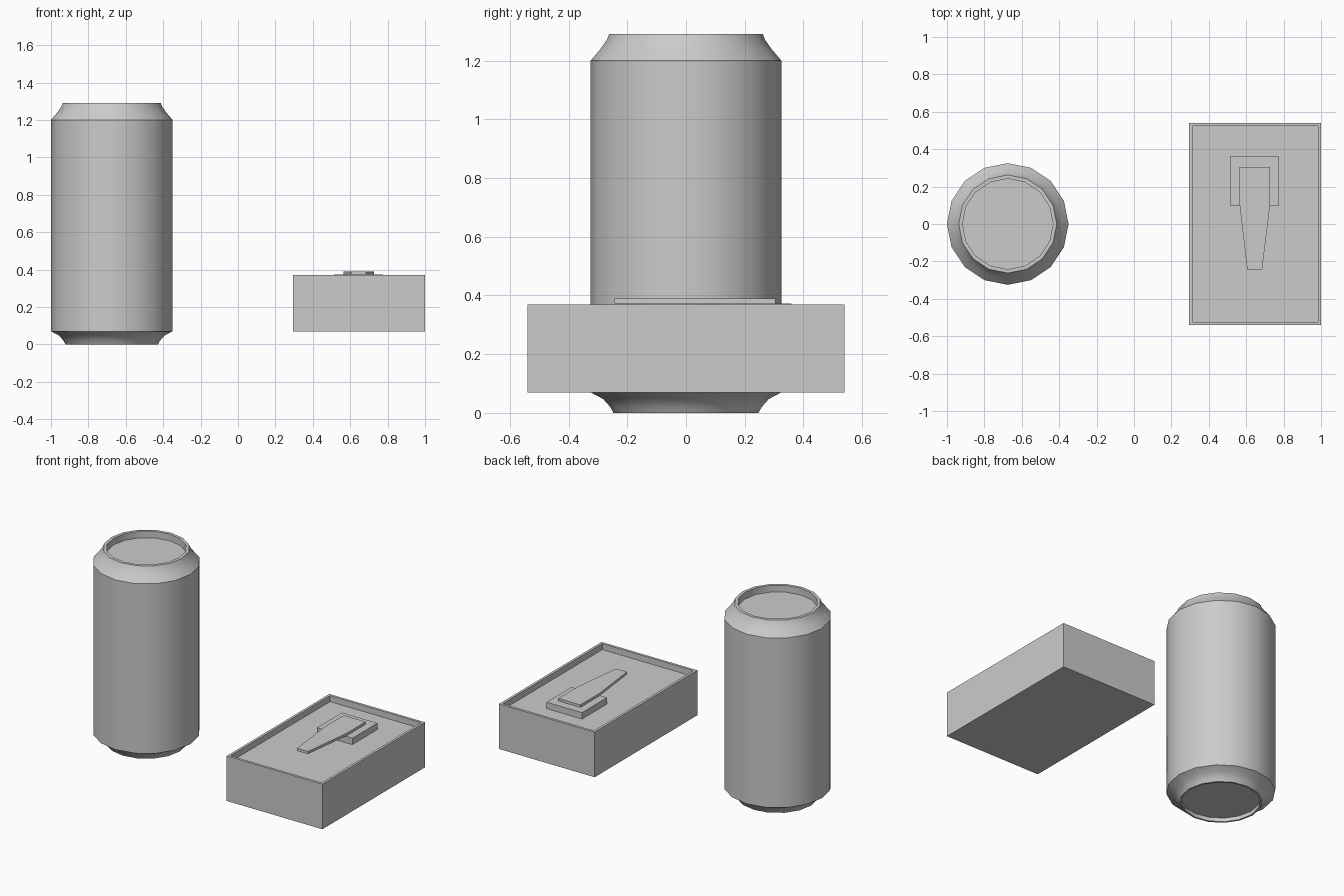
import bpy, bmesh, math

if "Cube" in bpy.data.objects:
    bpy.data.objects.remove(bpy.data.objects["Cube"])


def make_object(name, bm, smooth=False):
    bmesh.ops.recalc_face_normals(bm, faces=bm.faces)
    mesh = bpy.data.meshes.new(name)
    bm.to_mesh(mesh)
    bm.free()
    ob = bpy.data.objects.new(name, mesh)
    bpy.context.collection.objects.link(ob)
    if smooth:
        bpy.ops.object.select_all(action='DESELECT')
        ob.select_set(True)
        bpy.context.view_layer.objects.active = ob
        bpy.ops.object.shade_smooth_by_angle(angle=math.radians(30))
    return ob


def lathe(name, profile, cx, sides):
    """Revolve (radius, z) points and cap both ends."""
    bm = bmesh.new()
    rings = [[bm.verts.new((cx + r * math.cos(2 * math.pi * i / sides),
                            r * math.sin(2 * math.pi * i / sides), z))
              for i in range(sides)] for r, z in profile]
    for a, b in zip(rings, rings[1:]):
        for i in range(sides):
            j = (i + 1) % sides
            bm.faces.new((a[i], a[j], b[j], b[i]))
    bm.faces.new(rings[0])
    bm.faces.new(rings[-1])
    return make_object(name, bm, smooth=True)


def prism(name, outline, z0, z1, rim=0, depth=0):
    """Extrude an outline; optionally sink a tray into its top."""
    bm = bmesh.new()
    base = bm.faces.new([bm.verts.new((x, y, z0)) for x, y in outline])
    ext = bmesh.ops.extrude_face_region(bm, geom=[base], use_keep_orig=True)['geom']
    bmesh.ops.translate(bm, vec=(0, 0, z1 - z0),
                        verts=[g for g in ext if isinstance(g, bmesh.types.BMVert)])
    bmesh.ops.recalc_face_normals(bm, faces=bm.faces)
    if rim:
        top = max(bm.faces, key=lambda f: f.calc_center_median().z)
        bmesh.ops.inset_region(bm, faces=[top], thickness=rim, use_even_offset=True)
        walls = bmesh.ops.extrude_face_region(bm, geom=[top])['geom']
        bmesh.ops.translate(bm, vec=(0, 0, -depth),
                            verts=[g for g in walls if isinstance(g, bmesh.types.BMVert)])
        if top.is_valid:
            bmesh.ops.delete(bm, geom=[top], context='FACES_ONLY')
    return make_object(name, bm)


def rect(x0, x1, y0, y1):
    return [(x0, y0), (x1, y0), (x1, y1), (x0, y1)]


# Drink can: recessed base, flared foot, straight wall, shoulder, recessed lid
lathe("can", [(0.235, 0.025), (0.235, 0), (0.247, 0), (0.258, 0.02), (0.282, 0.047),
              (0.325, 0.07), (0.325, 1.2), (0.291, 1.24), (0.27, 1.27),
              (0.262, 1.29), (0.242, 1.29), (0.242, 1.245)], -0.675, 16)

# Tray box with a thin raised rim
prism("tray_box", rect(0.295, 1.0, -0.54, 0.54), 0.07, 0.37, rim=0.017, depth=0.04)

# Raised block and tapered lever resting on it
prism("lever_block", rect(0.514, 0.775, 0.097, 0.36), 0.33, 0.373)
prism("lever", [(0.605, -0.243), (0.685, -0.243), (0.727, 0.1), (0.727, 0.305),
                (0.565, 0.305), (0.565, 0.1)], 0.373, 0.39)
